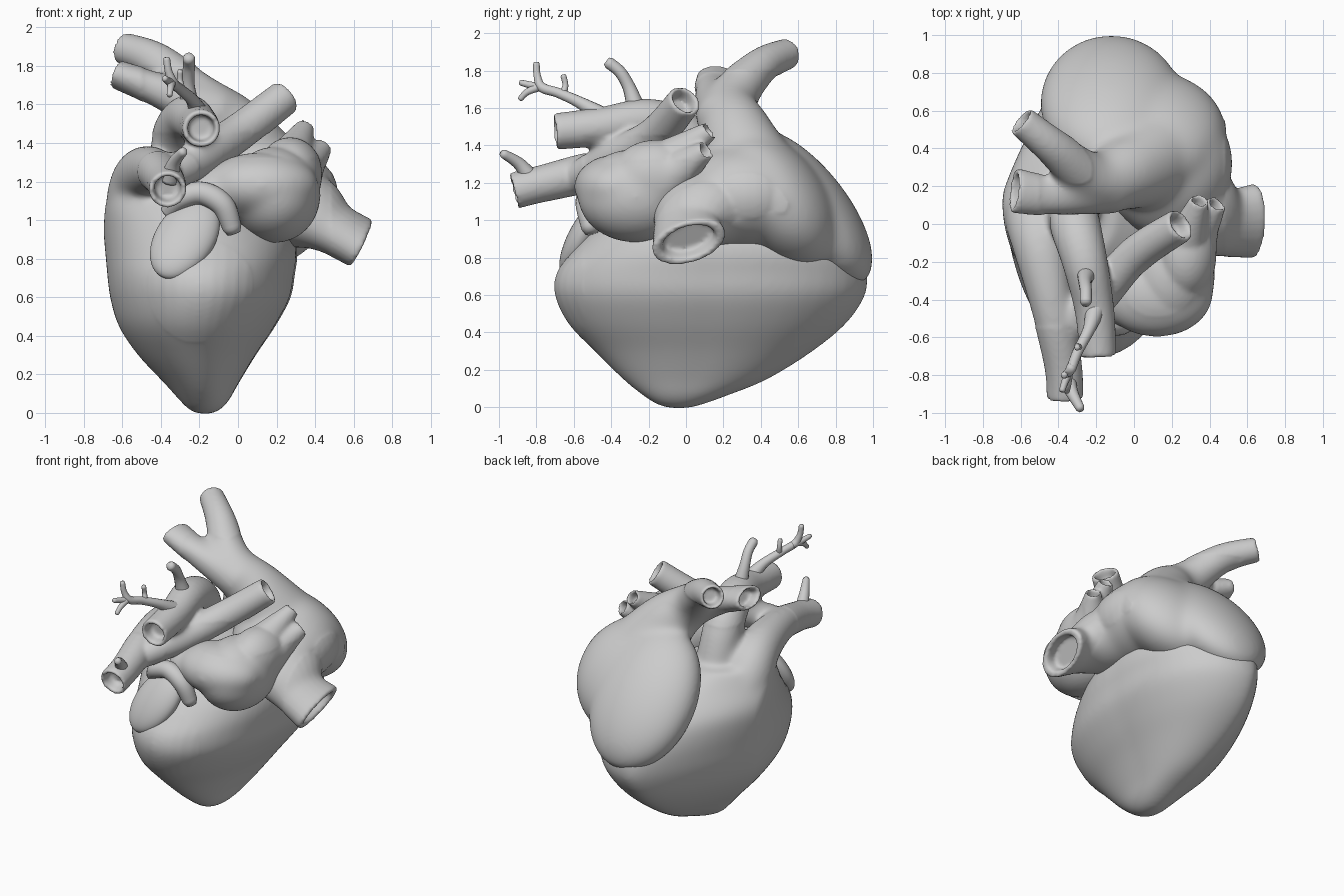
import bpy, bmesh, math
from mathutils import Vector, Matrix

if "Cube" in bpy.data.objects:
    bpy.data.objects.remove(bpy.data.objects["Cube"])


def spline(rows, n=6):
    """Smoothly resample a short list of number rows."""
    out = []
    for i in range(len(rows) - 1):
        a, b, c, d = (rows[max(0, min(len(rows) - 1, i + k))] for k in (-1, 0, 1, 2))
        for s in range(n):
            t = s / n
            out.append([0.5 * (2 * q + (r - p) * t + (2 * p - 5 * q + 4 * r - w) * t * t
                               + (3 * q - p - 3 * r + w) * t ** 3)
                        for p, q, r, w in zip(a, b, c, d)])
    return out + [list(rows[-1])]


def skin(bm, rings):
    """Closed loft through rings of equal point count."""
    vs = [[bm.verts.new(p) for p in r] for r in rings]
    n = len(vs[0])
    for a, b in zip(vs, vs[1:]):
        for i in range(n):
            bm.faces.new((a[i], a[(i + 1) % n], b[(i + 1) % n], b[i]))
    bm.faces.new(vs[0][::-1])
    bm.faces.new(vs[-1])


def tube(bm, pts, cup=True, n=24):
    """Vessel along points (x, y, z, r) or (x, y, z, r_side, r_up), hollow at its end."""
    rows = spline([p if len(p) == 5 else (*p, p[3]) for p in pts])
    cs = [Vector(r[:3]) for r in rows]
    rings, u = [], None
    for i, r in enumerate(rows):
        t = (cs[min(i + 1, len(cs) - 1)] - cs[max(i - 1, 0)]).normalized()
        if u is None:
            u = t.cross(Vector((0, 0, 1)))
            if u.length < 0.2:
                u = Vector((1, 0, 0))
        u = (u - t * u.dot(t)).normalized()
        v = t.cross(u)

        def ring(scale, shift):
            return [cs[i] + t * shift + u * (math.cos(k * math.tau / n) * r[3] * scale)
                    + v * (math.sin(k * math.tau / n) * r[4] * scale) for k in range(n)]
        rings.append(ring(1, 0))
    if cup:
        rings += [ring(0.97, 0.012), ring(0.76, 0.012), ring(0.7, -0.02), ring(0.66, -0.07)]
    else:
        rings += [ring(0.7, r[3] * 0.6)]
    skin(bm, rings)


def blob(bm, loc, radii, long_axis=None, normal=None):
    """Ellipsoid; local z follows long_axis and local y follows normal when given."""
    rot = Matrix.Identity(4)
    if long_axis:
        z = Vector(long_axis).normalized()
        y = Vector(normal)
        y = (y - z * y.dot(z)).normalized()
        rot = Matrix((y.cross(z), y, z)).transposed().to_4x4()
    m = Matrix.Translation(loc) @ rot @ Matrix.Diagonal((*radii, 1))
    bmesh.ops.create_uvsphere(bm, u_segments=40, v_segments=24, radius=1, matrix=m)


def finish(name, bm, voxel=0.013, core=None, rounds=50):
    """Blend overlapping closed pieces into one organ; soften its core more than its rims."""
    bmesh.ops.recalc_face_normals(bm, faces=bm.faces)
    me = bpy.data.meshes.new(name)
    bm.to_mesh(me)
    bm.free()
    ob = bpy.data.objects.new(name, me)
    bpy.context.collection.objects.link(ob)
    bpy.ops.object.select_all(action='DESELECT')
    bpy.context.view_layer.objects.active = ob
    ob.select_set(True)
    if voxel:
        m = ob.modifiers.new("blend", 'REMESH')
        m.mode, m.voxel_size = 'VOXEL', voxel
        bpy.ops.object.modifier_apply(modifier="blend")
        s = ob.modifiers.new("soften", 'SMOOTH')
        s.factor, s.iterations = 0.5, 6
        bpy.ops.object.modifier_apply(modifier="soften")
    if core:
        g = ob.vertex_groups.new(name="core")
        g.add([v.index for v in ob.data.vertices if core(v.co)], 1.0, 'REPLACE')
        s = ob.modifiers.new("melt", 'SMOOTH')
        s.factor, s.iterations, s.vertex_group = 0.5, rounds, "core"
        bpy.ops.object.modifier_apply(modifier="melt")
    bpy.ops.object.shade_smooth()
    return ob


# ventricles: rows of z, x min, x max, y min, y max; narrower at the back left
bm = bmesh.new()
body = [(-0.008, -0.19, -0.15, -0.07, 0.0), (0.01, -0.25, -0.1, -0.15, 0.08),
        (0.06, -0.3, -0.05, -0.23, 0.22), (0.15, -0.38, 0.0, -0.34, 0.44),
        (0.3, -0.52, 0.09, -0.49, 0.68), (0.45, -0.62, 0.19, -0.63, 0.86),
        (0.6, -0.665, 0.27, -0.7, 0.96), (0.72, -0.68, 0.29, -0.69, 0.97),
        (0.83, -0.69, 0.305, -0.61, 0.93), (0.95, -0.7, 0.27, -0.5, 0.8),
        (1.08, -0.69, 0.1, -0.36, 0.5), (1.2, -0.65, -0.1, -0.22, 0.3)]
rings = []
for z, x0, x1, y0, y1 in spline(body):
    ring = []
    for k in range(48):
        c, s = math.cos(k * math.tau / 48), math.sin(k * math.tau / 48)
        pinch = 1 + (0.15 if c > 0 else -0.45) * max(0, s)
        ring.append(((x0 + x1) / 2 + (x1 - x0) / 2 * c * pinch,
                     (y0 + y1) / 2 + (y1 - y0) / 2 * s, z))
    rings.append(ring)
skin(bm, rings)

# trunk that leans forward, and its crossing branch
tube(bm, [(-0.48, 0.1, 0.9, 0.2), (-0.51, 0.02, 1.11, 0.175), (-0.49, -0.13, 1.23, 0.15),
          (-0.43, -0.45, 1.26, 0.115), (-0.375, -0.75, 1.2, 0.1), (-0.365, -0.91, 1.16, 0.098)])
tube(bm, [(-0.37, -0.6, 1.22, 0.08), (-0.2, -0.4, 1.32, 0.105),
          (0.0, -0.17, 1.45, 0.1), (0.24, -0.01, 1.635, 0.092)])
# main arch
tube(bm, [(-0.3, 0.12, 0.95, 0.17), (-0.32, 0.08, 1.25, 0.14), (-0.31, -0.01, 1.44, 0.135),
          (-0.26, -0.2, 1.53, 0.12), (-0.21, -0.45, 1.5, 0.105), (-0.19, -0.69, 1.475, 0.098)])
finish("ventricles_and_arches", bm, core=lambda p: p.y > -0.55 and p.z < 1.45 and p.x < 0.35)

# small branches on the arches
bm = bmesh.new()
for path in (
        [(-0.25, -0.26, 1.57, 0.055), (-0.26, -0.3, 1.7, 0.036), (-0.255, -0.35, 1.79, 0.032),
         (-0.255, -0.41, 1.84, 0.032)],
        [(-0.2, -0.43, 1.54, 0.06), (-0.235, -0.55, 1.62, 0.034), (-0.3, -0.68, 1.68, 0.027),
         (-0.335, -0.77, 1.71, 0.026), (-0.36, -0.795, 1.77, 0.02), (-0.37, -0.8, 1.835, 0.018)],
        [(-0.29, -0.66, 1.67, 0.022), (-0.3, -0.645, 1.72, 0.016), (-0.3, -0.655, 1.77, 0.016)],
        [(-0.33, -0.75, 1.705, 0.025), (-0.36, -0.82, 1.72, 0.02), (-0.38, -0.88, 1.735, 0.016)],
        [(-0.345, -0.79, 1.71, 0.022), (-0.35, -0.85, 1.685, 0.018), (-0.355, -0.885, 1.65, 0.015)],
        [(-0.355, -0.82, 1.21, 0.05), (-0.33, -0.89, 1.3, 0.034), (-0.285, -0.975, 1.355, 0.024)]):
    tube(bm, path, cup=False, n=14)
finish("small_branches", bm, voxel=0)

# large rear chamber with upper and lower veins
bm = bmesh.new()
blob(bm, (-0.12, 0.64, 1.07), (0.38, 0.22, 0.51), (0, 0.62, -0.78), (0, 0.78, 0.62))
blob(bm, (0.16, 0.32, 1.13), (0.36, 0.37, 0.28))
blob(bm, (0.08, 0.48, 1.11), (0.41, 0.26, 0.42), (0, 0.62, -0.78), (0, 0.78, 0.62))
tube(bm, [(0.15, 0.22, 1.12, 0.29, 0.25), (0.36, 0.06, 1.04, 0.25, 0.2),
          (0.5, 0.01, 0.955, 0.19, 0.135), (0.63, 0.015, 0.885, 0.205, 0.125)])
tube(bm, [(0.12, 0.36, 1.22, 0.26), (-0.04, 0.27, 1.46, 0.2), (-0.22, 0.24, 1.63, 0.145),
          (-0.42, 0.4, 1.82, 0.1), (-0.59, 0.54, 1.89, 0.083)])
tube(bm, [(-0.1, 0.2, 1.54, 0.15), (-0.4, 0.15, 1.67, 0.11, 0.095),
          (-0.625, 0.175, 1.755, 0.12, 0.075)])
finish("rear_chamber_and_veins", bm, core=lambda p: -0.5 < p.x < 0.48 and p.z < 1.8, rounds=90)

# front chamber with two small veins
bm = bmesh.new()
blob(bm, (0.19, -0.27, 1.13), (0.24, 0.31, 0.25))
blob(bm, (0.12, -0.37, 1.18), (0.3, 0.23, 0.17))
blob(bm, (0.27, -0.16, 1.24), (0.17, 0.24, 0.19))
blob(bm, (-0.08, -0.35, 1.14), (0.2, 0.18, 0.15))
tube(bm, [(0.22, -0.25, 1.2, 0.18), (0.29, -0.04, 1.36, 0.1), (0.345, 0.12, 1.475, 0.052)])
tube(bm, [(0.25, -0.2, 1.15, 0.18), (0.36, -0.01, 1.29, 0.1), (0.435, 0.1, 1.37, 0.054)])
finish("front_chamber_and_veins", bm, core=lambda p: p.z < 1.32 and p.y < 0.02)

# flat front flap
bm = bmesh.new()
blob(bm, (-0.275, -0.545, 0.905), (0.16, 0.085, 0.25), (0.2, 0.17, 0.35), (-0.1, -0.8, 0.5))
finish("front_flap", bm, voxel=0)

# curved collar beside the flap
bm = bmesh.new()
tube(bm, [(-0.36, -0.46, 1.04, 0.045), (-0.3, -0.51, 1.11, 0.055), (-0.19, -0.52, 1.14, 0.06),
          (-0.08, -0.53, 1.08, 0.06), (-0.03, -0.51, 0.96, 0.05)], cup=False)
finish("front_collar", bm, voxel=0)
